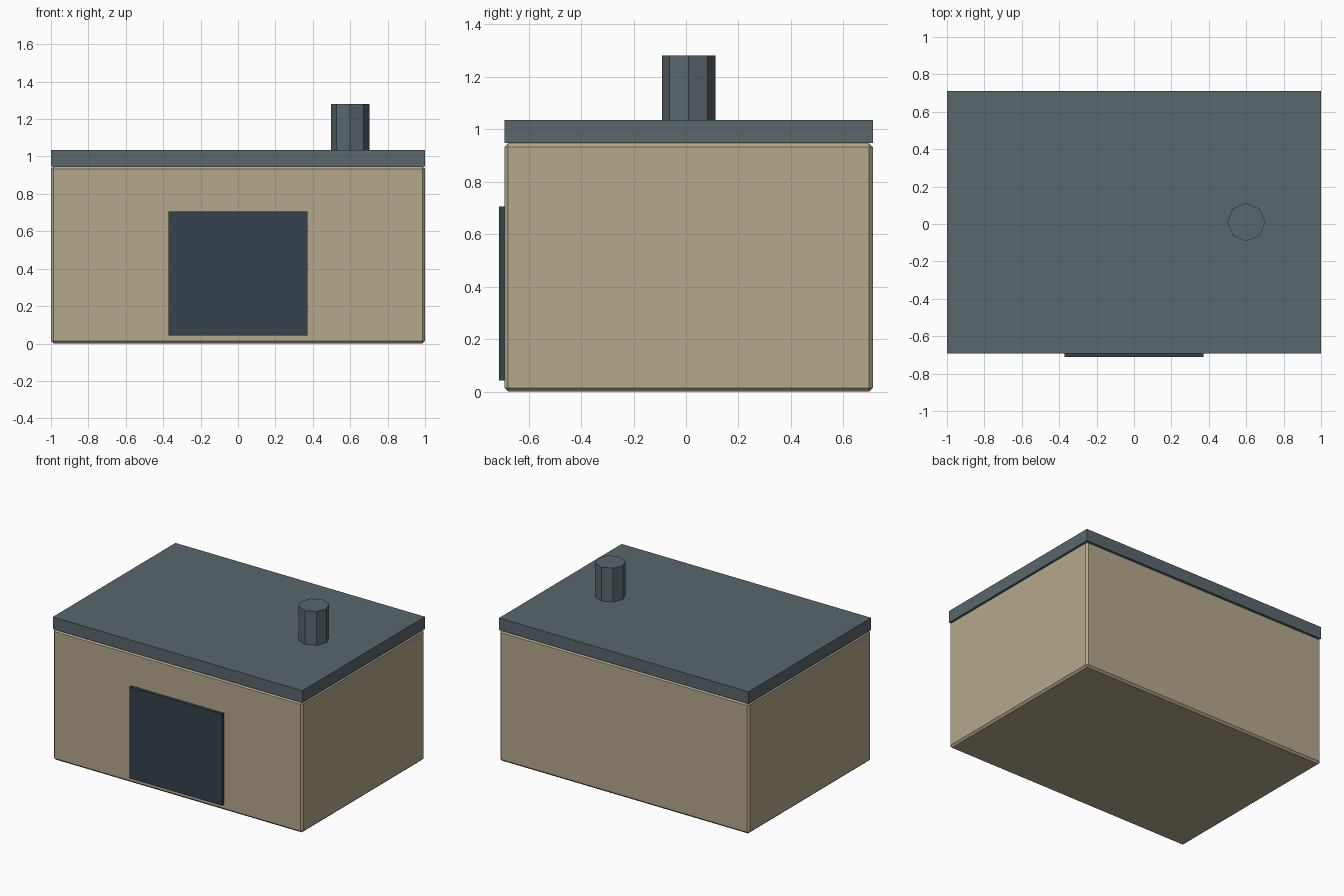
import bpy

if "Cube" in bpy.data.objects:
    bpy.data.objects.remove(bpy.data.objects["Cube"])


def material(name, rgb):
    m = bpy.data.materials.new(name)
    m.diffuse_color = (*rgb, 1)
    m.use_nodes = True
    m.node_tree.nodes["Principled BSDF"].inputs["Base Color"].default_value = m.diffuse_color
    return m


def box(name, lo, hi, mat, bevel=0):
    size = [b - a for a, b in zip(lo, hi)]
    centre = [(a + b) / 2 for a, b in zip(lo, hi)]
    bpy.ops.mesh.primitive_cube_add(size=1, location=centre)
    ob = bpy.context.object
    ob.name = name
    ob.scale = size
    bpy.ops.object.transform_apply(location=False, rotation=False, scale=True)
    ob.data.materials.append(mat)
    if bevel:
        mod = ob.modifiers.new("chamfer", 'BEVEL')
        mod.width = bevel
        mod.segments = 1
    return ob


wall = material("tan_wall", (0.46, 0.39, 0.26))
slate = material("slate", (0.10, 0.135, 0.155))
dark = material("dark_panel", (0.035, 0.055, 0.075))

# Chamfered main block
box("walls", (-1, -0.692, 0), (1, 0.712, 0.947), wall, bevel=0.014)

# Flat roof slab
box("roof", (-1, -0.692, 0.947), (1, 0.712, 1.035), slate)

# Front door panel, slightly proud of the wall
box("door", (-0.371, -0.712, 0.042), (0.371, -0.68, 0.705), dark)

# Eight-sided roof vent
base, top = 1.03, 1.281
bpy.ops.mesh.primitive_cylinder_add(vertices=8, radius=0.102, depth=top - base,
                                    location=(0.6, 0.01, (base + top) / 2))
vent = bpy.context.object
vent.name = "vent"
vent.data.materials.append(slate)
